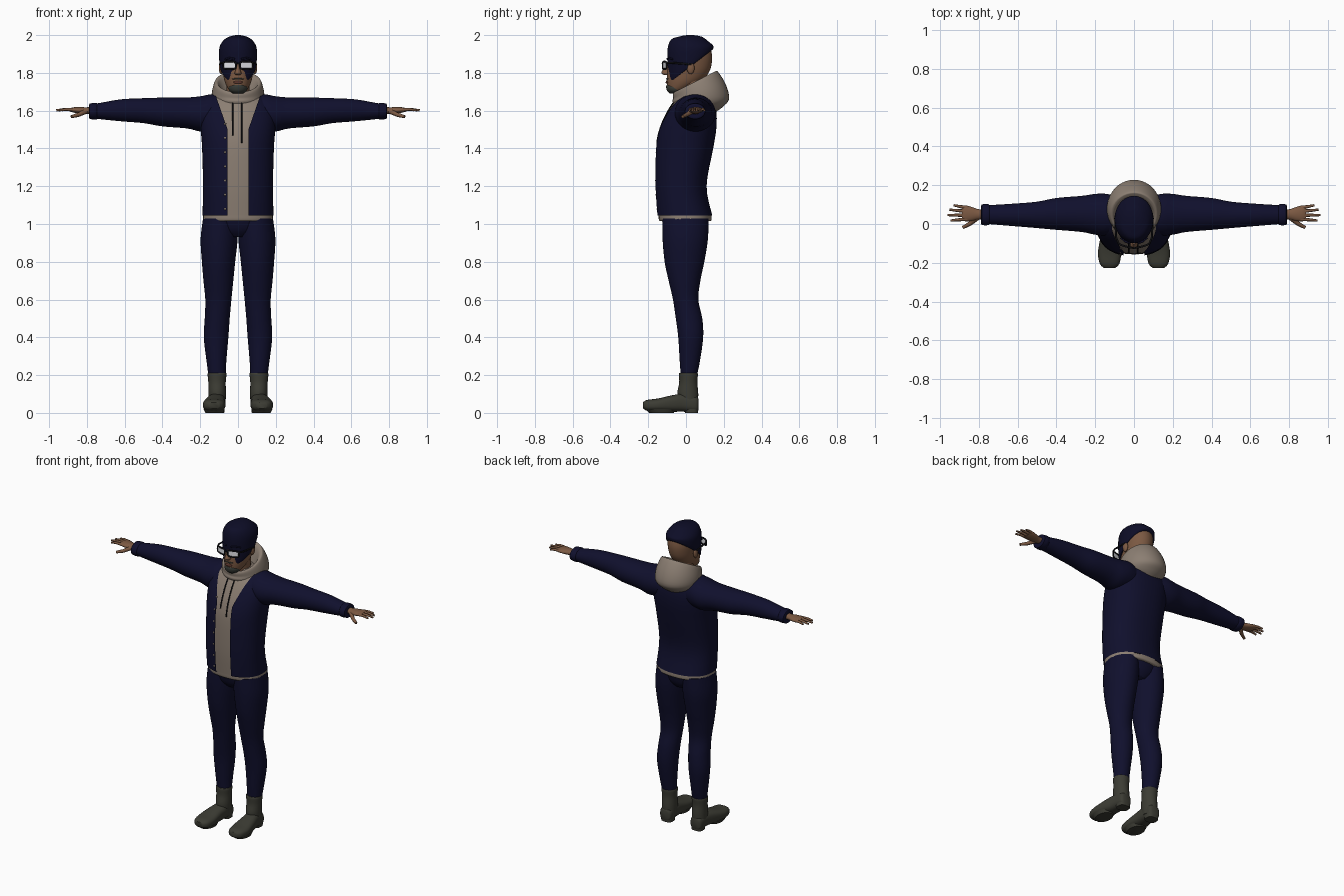
import bpy, bmesh
from math import sin, cos, pi, copysign
from mathutils import Vector

cube = bpy.data.objects.get("Cube")
if cube:
    bpy.data.objects.remove(cube)


def material(name, rgb, rough=0.8):
    m = bpy.data.materials.new(name)
    m.use_nodes = True
    m.diffuse_color = (*rgb, 1)
    bsdf = m.node_tree.nodes["Principled BSDF"]
    bsdf.inputs["Base Color"].default_value = (*rgb, 1)
    bsdf.inputs["Roughness"].default_value = rough
    return m


NAVY = material("navy denim", (.005, .005, .026))
HAIR = material("blue black hair", (.004, .004, .02))
CREAM = material("cream hoodie", (.26, .21, .17))
SKIN = material("brown skin", (.2, .1, .055))
LIPS = material("lips", (.13, .045, .032))
BEARD = material("grey beard", (.04, .045, .038))
BOOT = material("olive leather", (.045, .045, .034))
BLACK = material("black plastic", (.006, .006, .008))
LENS = material("pale lens", (.85, .86, .9))


def finish(name, bm, mat, angle=50):
    bmesh.ops.recalc_face_normals(bm, faces=bm.faces)
    me = bpy.data.meshes.new(name)
    bm.to_mesh(me)
    bm.free()
    ob = bpy.data.objects.new(name, me)
    bpy.context.collection.objects.link(ob)
    me.materials.append(mat)
    bpy.ops.object.select_all(action='DESELECT')
    ob.select_set(True)
    bpy.context.view_layer.objects.active = ob
    bpy.ops.object.shade_smooth_by_angle(angle=angle * pi / 180)
    return ob


def smooth_rows(rows, steps):
    """Catmull-Rom interpolation between the given cross-sections."""
    rows = [tuple(r) + (0,) * (6 - len(r)) for r in rows]
    out = []
    for i in range(len(rows) - 1):
        a, b = rows[max(i - 1, 0)], rows[i]
        c, d = rows[i + 1], rows[min(i + 2, len(rows) - 1)]
        for k in range(steps):
            t = k / steps
            out.append([q + t / 2 * (r - p + t * (2*p - 5*q + 4*r - s + t * (3*q - p - 3*r + s)))
                        for p, q, r, s in zip(a, b, c, d)])
    return out + [rows[-1]]


def loft_mesh(rows, axis='z', side=1, power=2.0, n=40, steps=4):
    """Rows are (along, centre u, centre v, radius u, radius v, tilt)."""
    bm = bmesh.new()
    rings = []
    for t, u, v, ru, rv, tilt in smooth_rows(rows, steps):
        ring = []
        for k in range(n):
            c, s = cos(2 * pi * k / n), sin(2 * pi * k / n)
            c, s = (copysign(abs(w) ** (2 / power), w) for w in (c, s))
            p, q, w = u + ru * c, v + rv * s, t + tilt * rv * s
            x, y, z = {'x': (w, p, q), 'y': (p, w, q), 'z': (p, q, w)}[axis]
            ring.append(bm.verts.new((x * side, y, z)))
        rings.append(ring)
    for a, b in zip(rings, rings[1:]):
        for k in range(n):
            bm.faces.new((a[k], a[(k + 1) % n], b[(k + 1) % n], b[k]))
    bm.faces.new(rings[0])
    bm.faces.new(rings[-1])
    return bm


def loft(name, rows, mat, **kw):
    return finish(name, loft_mesh(rows, **kw), mat)


def tube(name, points, radius, mat, side=1, cyclic=False, taper=1.0):
    cu = bpy.data.curves.new(name, 'CURVE')
    cu.dimensions = '3D'
    cu.bevel_depth = radius
    cu.bevel_resolution = 2
    cu.use_fill_caps = True
    sp = cu.splines.new('POLY')
    sp.points.add(len(points) - 1)
    for i, (pt, p) in enumerate(zip(sp.points, points)):
        pt.co = (p[0] * side, p[1], p[2], 1)
        pt.radius = 1 + (taper - 1) * i / (len(points) - 1)
    sp.use_cyclic_u = cyclic
    sp.use_smooth = True
    cu.materials.append(mat)
    ob = bpy.data.objects.new(name, cu)
    bpy.context.collection.objects.link(ob)
    return ob


def ball(name, centre, size, mat):
    bm = bmesh.new()
    bmesh.ops.create_uvsphere(bm, u_segments=20, v_segments=12, radius=1)
    bmesh.ops.scale(bm, vec=size, verts=bm.verts)
    bmesh.ops.translate(bm, vec=centre, verts=bm.verts)
    return finish(name, bm, mat)


# Hoodie body and the open jacket over it
TORSO = [(1.045, 0, -.008, .188, .147), (1.2, 0, -.028, .185, .137), (1.4, 0, -.009, .19, .153),
         (1.5, 0, .008, .197, .152), (1.58, 0, .026, .198, .136), (1.64, 0, .038, .175, .112),
         (1.68, 0, .045, .13, .085), (1.7, 0, .045, .09, .07)]
inner = [(t, u, v, a - .009, b - .009) for t, u, v, a, b in TORSO]
hoodie = loft("hoodie_body", inner, CREAM, power=2.3)
loft("hoodie_hem", [(1.015, 0, -.004, .178, .134), (1.025, 0, -.004, .185, .14),
                    (1.06, 0, -.006, .183, .14)], CREAM, power=2.3)
bm = loft_mesh(TORSO, power=2.3, n=64)
GAP, FLARE, BREAK = .055, .35, 1.5
for s in (1, -1):
    for co, no in (((s * GAP, 0, 0), (s, 0, 0)), ((s * GAP, 0, BREAK), (s, 0, -FLARE))):
        bmesh.ops.bisect_plane(bm, geom=bm.verts[:] + bm.edges[:] + bm.faces[:],
                               plane_co=co, plane_no=no, dist=1e-5)


def in_opening(f):
    c = f.calc_center_median()
    return c.y < 0 and abs(c.x) < GAP + FLARE * max(0, c.z - BREAK)


bmesh.ops.delete(bm, geom=[f for f in bm.faces if in_opening(f) or len(f.verts) > 20], context='FACES')
jacket = finish("jacket_body", bm, NAVY)

# Hood lying round the neck
loft("hood", [(1.595, 0, .07, .08, .09), (1.62, 0, .07, .12, .125, .0), (1.655, 0, .078, .138, .15, .05),
              (1.70, 0, .072, .138, .14, .25), (1.745, 0, .05, .125, .12, .5), (1.752, 0, .045, .112, .108, .5),
              (1.735, 0, .04, .1, .095, .5), (1.67, 0, .035, .075, .075, .4)], CREAM)

# Drawstrings and buttons follow the cloth
bpy.context.view_layer.update()


def on_front(ob, x, z):
    hit, p, _, _ = ob.ray_cast(Vector((x, -1, z)), Vector((0, 1, 0)))
    return p if hit else Vector((x, -.1, z))


for x, low in ((-.028, 1.47), (.02, 1.43)):
    path = [on_front(hoodie, x, 1.64 + (low - 1.64) * i / 8) - Vector((0, .004, 0)) for i in range(9)]
    tube("drawstring", path, .004, BLACK)
for i in range(7):
    p = on_front(jacket, -.068, 1.08 + .075 * i)
    ball("button", p, (.006, .004, .006), CREAM)

# Pelvis
loft("trouser_seat", [(.93, 0, 0, .07, .08), (.97, 0, -.003, .14, .11), (1.04, 0, -.004, .178, .128)], NAVY)

FINGERS = {"index": (.025, .945, .018), "middle": (.045, .962, .046),
           "ring": (.065, .952, .074), "little": (.084, .93, .097)}
for s, label in ((1, "left"), (-1, "right")):
    # Sleeves and cuffs
    loft(label + "_sleeve", [(.06, .045, 1.59, .09, .09), (.14, .048, 1.59, .107, .096),
                             (.2, .05, 1.583, .105, .093), (.27, .052, 1.588, .093, .082),
                             (.4, .052, 1.593, .082, .076), (.5, .047, 1.6, .068, .066),
                             (.62, .047, 1.602, .058, .058), (.73, .048, 1.598, .05, .043),
                             (.77, .048, 1.597, .046, .037)], NAVY, axis='x', side=s)
    loft(label + "_cuff", [(.745, .048, 1.597, .046, .038), (.75, .048, 1.597, .054, .044),
                           (.785, .048, 1.597, .053, .041), (.788, .048, 1.597, .036, .028)],
         NAVY, axis='x', side=s, steps=2)
    # Hands
    loft(label + "_palm", [(.76, .05, 1.6, .028, .022), (.8, .05, 1.6, .026, .018), (.84, .052, 1.602, .037, .017),
                           (.87, .055, 1.604, .041, .014), (.888, .055, 1.604, .036, .009)],
         SKIN, axis='x', side=s, n=24)
    for f, (y0, tip, y1) in FINGERS.items():
        mid = ((.87 + tip) / 2, (y0 + y1) / 2, 1.607)
        tube(f"{label}_{f}_finger", [(.86, y0, 1.604), mid, (tip, y1, 1.602)], .01, SKIN, side=s, taper=.55)
    tube(label + "_thumb", [(.805, .035, 1.597), (.845, .002, 1.578), (.882, -.018, 1.568)],
         .014, SKIN, side=s, taper=.6)
    # Trouser legs
    loft(label + "_leg", [(.18, .11, .014, .044, .04), (.27, .114, .02, .052, .053), (.4, .116, .025, .065, .066),
                          (.5, .11, .016, .066, .07), (.6, .104, -.002, .069, .067), (.7, .104, -.008, .079, .084),
                          (.8, .103, -.008, .088, .105), (.92, .1, -.004, .098, .12),
                          (1.03, .093, -.003, .092, .122)], NAVY, side=s)
    # Boots
    loft(label + "_boot_shaft", [(.03, .11, .018, .043, .044), (.1, .11, .01, .046, .055),
                                 (.16, .111, .012, .046, .048), (.205, .111, .013, .05, .05),
                                 (.212, .111, .013, .045, .045)], BOOT, side=s)
    loft(label + "_boot_foot", [(.066, .112, .045, .025, .03), (.052, .112, .046, .04, .044),
                                (-.01, .114, .054, .046, .048), (-.07, .121, .05, .052, .044),
                                (-.15, .126, .042, .06, .034), (-.205, .126, .04, .05, .029),
                                (-.228, .126, .04, .028, .016)], BOOT, axis='y', side=s, power=2.6)
    loft(label + "_boot_heel", [(0, .111, .03, .038, .034), (.03, .111, .03, .04, .036)], BOOT, side=s, power=3)
    loft(label + "_boot_sole", [(0, .126, -.13, .046, .065), (.02, .126, -.135, .056, .08)], BOOT, side=s)
    # Ears, brows and glasses
    ball(label + "_ear", (s * .089, .025, 1.825), (.012, .02, .032), SKIN)
    rim = []
    for k in range(20):
        c, d = (copysign(abs(w) ** .5, w) for w in (cos(pi * k / 10), sin(pi * k / 10)))
        x = .045 + .034 * c
        rim.append((x, -.122 + 3.2 * x * x, 1.84 + .02 * d))
    tube(label + "_glasses_rim", rim, .005, BLACK, side=s, cyclic=True)
    bm = bmesh.new()
    bm.faces.new([bm.verts.new((x * s, y - .001, z)) for x, y, z in rim])
    finish(label + "_lens", bm, LENS)
    tube(label + "_glasses_arm", [(.079, -.102, 1.853), (.092, -.07, 1.853), (.097, .03, 1.845)],
         .005, BLACK, side=s)
    tube(label + "_brow", [(.018, -.1, 1.874), (.045, -.091, 1.879), (.068, -.07, 1.872)], .005, HAIR, side=s)
tube("glasses_bridge", [(-.014, -.122, 1.848), (0, -.125, 1.85), (.014, -.122, 1.848)], .004, BLACK)

# Neck, head and face
loft("neck", [(1.6, 0, .04, .07, .07), (1.66, 0, .03, .06, .062), (1.77, 0, .025, .062, .068)], SKIN)
loft("head", [(1.695, 0, -.052, .025, .025), (1.71, 0, -.045, .048, .05), (1.75, 0, -.012, .069, .09),
              (1.8, 0, .01, .08, .11), (1.85, 0, .02, .086, .116), (1.9, 0, .022, .089, .115),
              (1.95, 0, .02, .08, .1), (1.985, 0, .02, .04, .05)], SKIN)
loft("nose", [(1.85, 0, -.093, .007, .012), (1.82, 0, -.103, .011, .019), (1.799, 0, -.107, .018, .023),
              (1.788, 0, -.102, .013, .014)], SKIN, n=20)
loft("beard", [(1.69, 0, -.056, .026, .028), (1.705, 0, -.053, .046, .047), (1.725, 0, -.055, .05, .05),
               (1.737, 0, -.06, .036, .043)], BEARD)
ball("lips", (0, -.098, 1.75), (.025, .01, .008), LIPS)
ball("moustache", (0, -.097, 1.768), (.032, .008, .005), BEARD)

# Hair cap with a tilted hairline and raised front
loft("hair", [(1.835, 0, .024, .085, .105, .76), (1.838, 0, .024, .095, .118, .74), (1.88, 0, .024, .1, .121, .45),
              (1.935, 0, .022, .098, .12, .1), (1.972, 0, .02, .077, .098, -.05), (1.992, 0, .022, .045, .06),
              (2, 0, .022, .012, .018)], HAIR)
